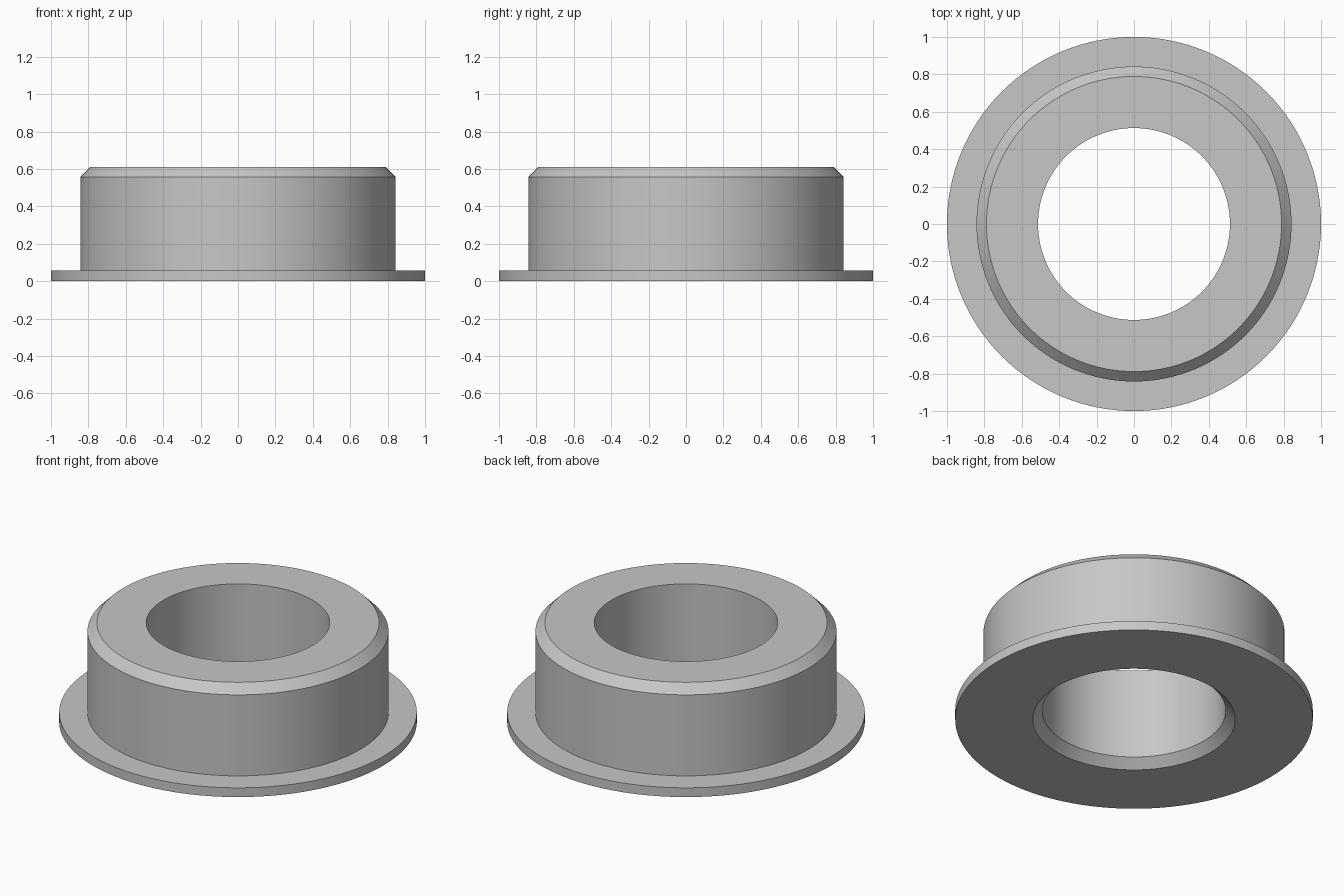
import bpy, bmesh, math
from mathutils import Vector

cube = bpy.data.objects.get("Cube")
if cube:
    bpy.data.objects.remove(cube, do_unlink=True)

SEGMENTS = 128
BORE, BODY, FLANGE = 0.513, 0.842, 1.0
HEIGHT, RIM, CHAMFER = 0.61, 0.057, 0.053

# Plain grey metal
metal = bpy.data.materials.new("grey_metal")
metal.use_nodes = True
grey = (0.57, 0.57, 0.57, 1)
metal.diffuse_color = grey
metal.node_tree.nodes["Principled BSDF"].inputs["Base Color"].default_value = grey

# Closed cross-section as (radius, height): flange, body, top chamfer, bore, bottom chamfer
profile = [
    (BORE + CHAMFER, 0), (FLANGE, 0), (FLANGE, RIM), (BODY, RIM),
    (BODY, HEIGHT - CHAMFER), (BODY - CHAMFER, HEIGHT),
    (BORE, HEIGHT), (BORE, CHAMFER),
]

# Revolve the cross-section around the vertical axis
bm = bmesh.new()
ring = [bm.verts.new((r, 0, z)) for r, z in profile]
edges = [bm.edges.new((a, b)) for a, b in zip(ring, ring[1:] + ring[:1])]
bmesh.ops.spin(bm, geom=ring + edges, cent=Vector(), axis=Vector((0, 0, 1)),
               angle=math.tau, steps=SEGMENTS)
bmesh.ops.remove_doubles(bm, verts=bm.verts, dist=0.0001)
bmesh.ops.recalc_face_normals(bm, faces=bm.faces)
mesh = bpy.data.meshes.new("flanged_bushing")
bm.to_mesh(mesh)
bm.free()
mesh.materials.append(metal)

bushing = bpy.data.objects.new("flanged_bushing", mesh)
bpy.context.collection.objects.link(bushing)

# Smooth round walls with crisp corners
bpy.ops.object.select_all(action="DESELECT")
bushing.select_set(True)
bpy.context.view_layer.objects.active = bushing
bpy.ops.object.shade_smooth_by_angle(angle=math.radians(30))
